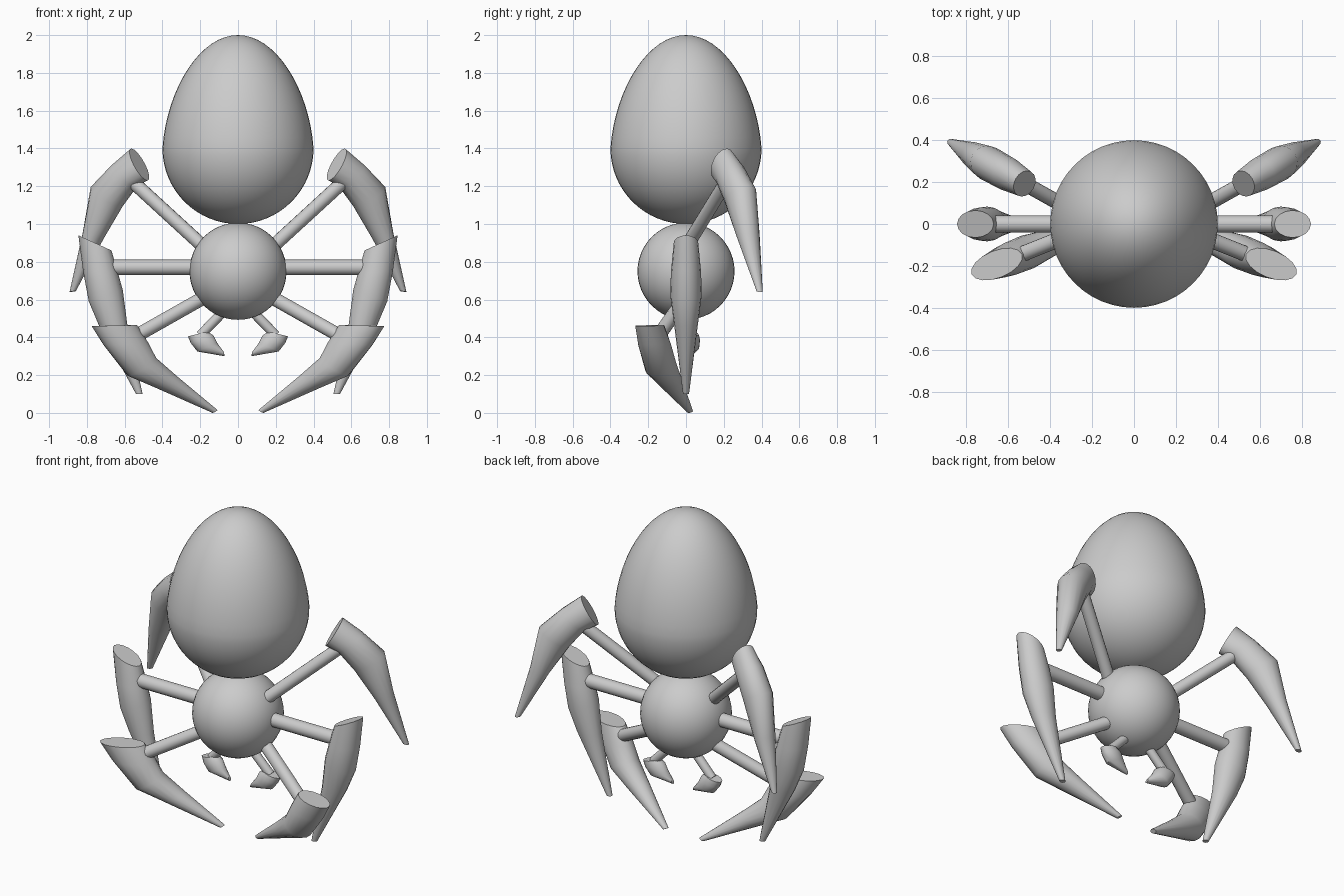
import bpy, bmesh, math
from mathutils import Vector

if "Cube" in bpy.data.objects:
    bpy.data.objects.remove(bpy.data.objects["Cube"])


def finish(name, bm, mirror=False, angle=40):
    bmesh.ops.recalc_face_normals(bm, faces=bm.faces)
    me = bpy.data.meshes.new(name)
    bm.to_mesh(me)
    bm.free()
    ob = bpy.data.objects.new(name, me)
    bpy.context.collection.objects.link(ob)
    bpy.ops.object.select_all(action='DESELECT')
    ob.select_set(True)
    bpy.context.view_layer.objects.active = ob
    bpy.ops.object.shade_smooth_by_angle(angle=math.radians(angle))
    if mirror:
        ob.modifiers.new("Mirror", 'MIRROR').use_mirror_merge = False
    return ob


def loft(bm, rings):
    """Skin a list of closed point rings and cap both ends."""
    loops = [[bm.verts.new(p) for p in ring] for ring in rings]
    n = len(loops[0])
    for a, b in zip(loops, loops[1:]):
        for i in range(n):
            j = (i + 1) % n
            bm.faces.new((a[i], a[j], b[j], b[i]))
    bm.faces.new(loops[0])
    bm.faces.new(loops[-1][::-1])


def ellipse(c, u, v, n=16):
    return [c + u * math.cos(2 * math.pi * i / n) + v * math.sin(2 * math.pi * i / n)
            for i in range(n)]


def limb(name, y0, slope, rod, radius, sections, widths):
    """Thin rod plus tapering claw, both lying in the upright plane y = y0 + slope * x."""
    place = lambda x, z: Vector((x, y0 + slope * x, z))
    side = Vector((-slope, 1, 0)).normalized()
    # rod
    bm = bmesh.new()
    a, b = place(*rod[0]), place(*rod[1])
    up = (b - a).normalized().cross(side)
    loft(bm, [ellipse(p, up * radius, side * radius) for p in (a, b)])
    finish(name + "_rod", bm, True)
    # claw, each section given by its inner and outer edge
    bm = bmesh.new()
    rings = []
    for (xi, zi, xo, zo), w in zip(sections, widths):
        p, q = place(xi, zi), place(xo, zo)
        rings.append(ellipse((p + q) / 2, (q - p) / 2, side * w))
    loft(bm, rings)
    finish(name + "_claw", bm, True)


# egg-shaped abdomen: revolved as stacked rings
bm = bmesh.new()
rings = []
for k in range(1, 32):
    t = -math.cos(math.pi * k / 32)
    r = 0.4 * math.sqrt(1 - t * t) * (1 - 0.1 * max(t, 0))
    z = 1.4 + t * (0.6 if t > 0 else 0.4)
    rings.append(ellipse(Vector((0, 0, z)), Vector((r, 0, 0)), Vector((0, r, 0)), 48))
loft(bm, rings)
for f in [f for f in bm.faces if len(f.verts) > 4]:
    tip = bmesh.ops.poke(bm, faces=[f])["verts"][0]
    tip.co.z = 2.0 if tip.co.z > 1.4 else 1.0
finish("abdomen", bm, angle=60)

# round body
bm = bmesh.new()
bmesh.ops.create_uvsphere(bm, u_segments=40, v_segments=24, radius=0.257)
bmesh.ops.translate(bm, verts=bm.verts, vec=(0, 0, 0.75))
finish("body", bm)

# legs
widths = (0.065, 0.08, 0.083, 0.062, 0.016)
limb("back_leg", -0.10, 0.56, ((0.15, 0.85), (0.57, 1.235)), 0.036,
     [(.48, 1.23, .565, 1.40), (.54, 1.20, .66, 1.315), (.62, 1.09, .77, 1.20),
      (.72, .92, .815, .95), (.86, .645, .89, .64)], widths)
limb("middle_leg", 0, 0, ((0.15, 0.77), (0.72, 0.77)), 0.041,
     [(.67, .86, .845, .94), (.635, .74, .82, .75), (.61, .65, .79, .59),
      (.585, .46, .735, .46), (.505, .1, .54, .1)], widths)
limb("front_leg", 0.07, -0.40, ((0.15, 0.628), (0.58, 0.385)), 0.037,
     [(.535, .465, .775, .46), (.476, .37, .71, .36), (.44, .295, .58, .195),
      (.32, .19, .44, .135), (.11, .016, .135, 0)], widths)

# small mouth feelers
limb("feeler", 0.02, 0.05, ((0.05, 0.565), (0.2, 0.41)), 0.026,
     [(.16, .43, .265, .405), (.13, .41, .25, .37), (.11, .37, .215, .325),
      (.077, .325, .07, .30)], (0.035, 0.045, 0.042, 0.012))
